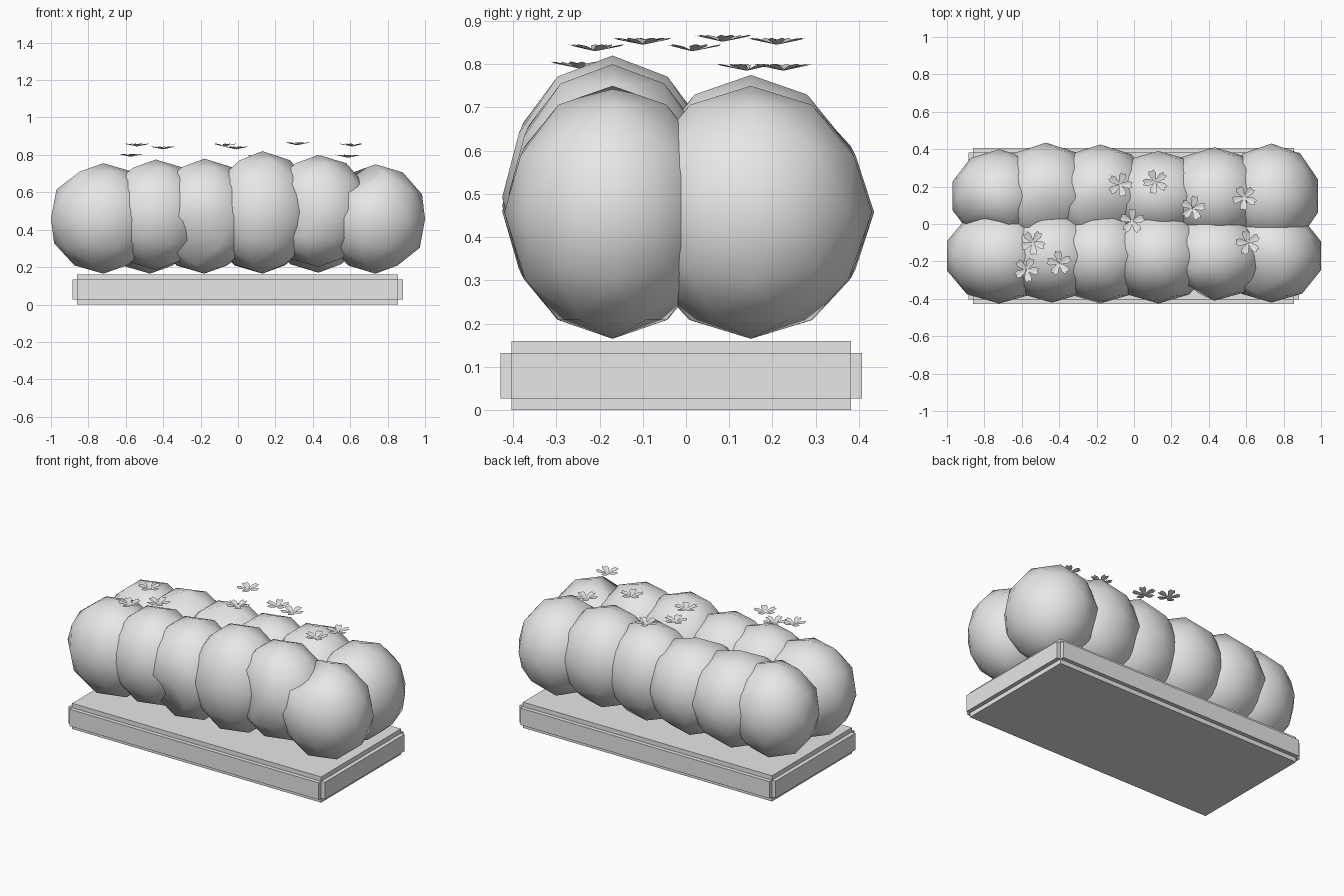
import bpy, bmesh, math
from mathutils import Vector

cube = bpy.data.objects.get("Cube")
if cube:
    bpy.data.objects.remove(cube, do_unlink=True)

grey = bpy.data.materials.new("plain grey")
grey.use_nodes = True
grey.diffuse_color = (0.8, 0.8, 0.8, 1)
grey.node_tree.nodes["Principled BSDF"].inputs["Base Color"].default_value = (0.8, 0.8, 0.8, 1)


def finish(bm, name, smooth=False):
    bmesh.ops.recalc_face_normals(bm, faces=bm.faces[:])
    mesh = bpy.data.meshes.new(name)
    for face in bm.faces:
        face.smooth = smooth
    bm.to_mesh(mesh)
    bm.free()
    mesh.materials.append(grey)
    obj = bpy.data.objects.new(name, mesh)
    bpy.context.collection.objects.link(obj)
    return obj


# Planter: a slab whose four sides each carry a raised, inset panel
def planter_base():
    bm = bmesh.new()
    half = Vector((0.858, 0.393, 0.08))
    centre = Vector((-0.002, -0.011, 0.08))
    bmesh.ops.create_cube(bm, size=2)
    for v in bm.verts:
        v.co = v.co * half + centre
    for axis, sign in ((0, -1), (0, 1), (1, -1), (1, 1)):
        size = half.copy()
        size.z = 0.0525
        size[axis] = 0.0125
        place = centre.copy()
        place[axis] += sign * (half[axis] + 0.0125)
        panel = bmesh.ops.create_cube(bm, size=2)["verts"]
        for v in panel:
            v.co = v.co * size + place
    finish(bm, "planter_base")


# Shrub: coarse ball fitted to given extents, with optional pressed-in spots
def shrub(name, centre, radius, dents=()):
    bm = bmesh.new()
    bmesh.ops.create_icosphere(bm, subdivisions=2, radius=1)
    reach = [max(abs(v.co[i]) for v in bm.verts) for i in range(3)]
    centre = Vector(centre)
    for v in bm.verts:
        v.co = Vector([v.co[i] / reach[i] * radius[i] for i in range(3)]) + centre
    for spot in dents:
        v = min(bm.verts, key=lambda p: (p.co - Vector(spot)).length)
        v.co = centre.lerp(v.co, 0.76)
    finish(bm, name, True)


planter_base()

# Two rows of shrubs: x, half width, outer y, bottom z, top z
front = [(-0.72, 0.28, 0.425, 0.165, 0.755), (-0.44, 0.27, 0.42, 0.185, 0.775),
         (-0.18, 0.27, 0.425, 0.165, 0.78), (0.13, 0.27, 0.425, 0.165, 0.82),
         (0.43, 0.27, 0.41, 0.2, 0.8), (0.735, 0.265, 0.42, 0.165, 0.75)]
back = [(-0.72, 0.25, 0.4, 0.165, 0.74), (-0.47, 0.27, 0.435, 0.165, 0.75),
        (-0.18, 0.27, 0.425, 0.165, 0.75), (0.13, 0.27, 0.39, 0.165, 0.76),
        (0.43, 0.27, 0.41, 0.17, 0.775), (0.735, 0.25, 0.43, 0.165, 0.75)]
front_dents = {2: [(-0.28, -0.38, 0.28)], 4: [(0.32, -0.36, 0.45)],
               5: [(0.63, -0.22, 0.7)]}
back_dents = {0: [(-0.8, -0.05, 0.62)], 1: [(-0.45, -0.04, 0.68)],
              2: [(-0.2, -0.02, 0.7)]}

for row, side, mid, data, dents in (("front", -1, 0.17, front, front_dents),
                                    ("back", 1, 0.15, back, back_dents)):
    for i, (x, rx, outer, low, high) in enumerate(data):
        shrub(f"{row}_shrub_{i + 1}", (x, side * mid, (low + high) / 2),
              (rx, outer - mid, (high - low) / 2), dents.get(i, ()))


# Blossom: five notched petals rising from a low centre
def blossom(index, x, y, z, turn):
    bm = bmesh.new()
    hub = bm.verts.new((x, y, z))

    def point(r, angle, lift):
        return bm.verts.new((x + r * math.cos(angle), y + r * math.sin(angle), z + lift))

    for k in range(5):
        a = turn + k * math.tau / 5
        left = [point(0.018, a + 0.6, 0.004), point(0.05, a + 0.42, 0.012),
                point(0.068, a + 0.2, 0.016)]
        right = [point(0.018, a - 0.6, 0.004), point(0.05, a - 0.42, 0.012),
                 point(0.068, a - 0.2, 0.016)]
        notch = point(0.06, a, 0.012)
        bm.faces.new([hub, notch, *reversed(left)])
        bm.faces.new([hub, *right, notch])
    bmesh.ops.recalc_face_normals(bm, faces=bm.faces[:])
    finish(bm, f"blossom_{index}")


spots = [(-0.075, 0.21, 0.845), (0.115, 0.225, 0.785), (0.315, 0.085, 0.852),
         (0.59, 0.14, 0.785), (-0.01, 0.015, 0.83), (-0.54, -0.1, 0.845),
         (-0.4, -0.21, 0.83), (-0.575, -0.245, 0.79), (0.61, -0.1, 0.845)]
for i, (x, y, z) in enumerate(spots):
    blossom(i + 1, x, y, z, i * 0.7)
